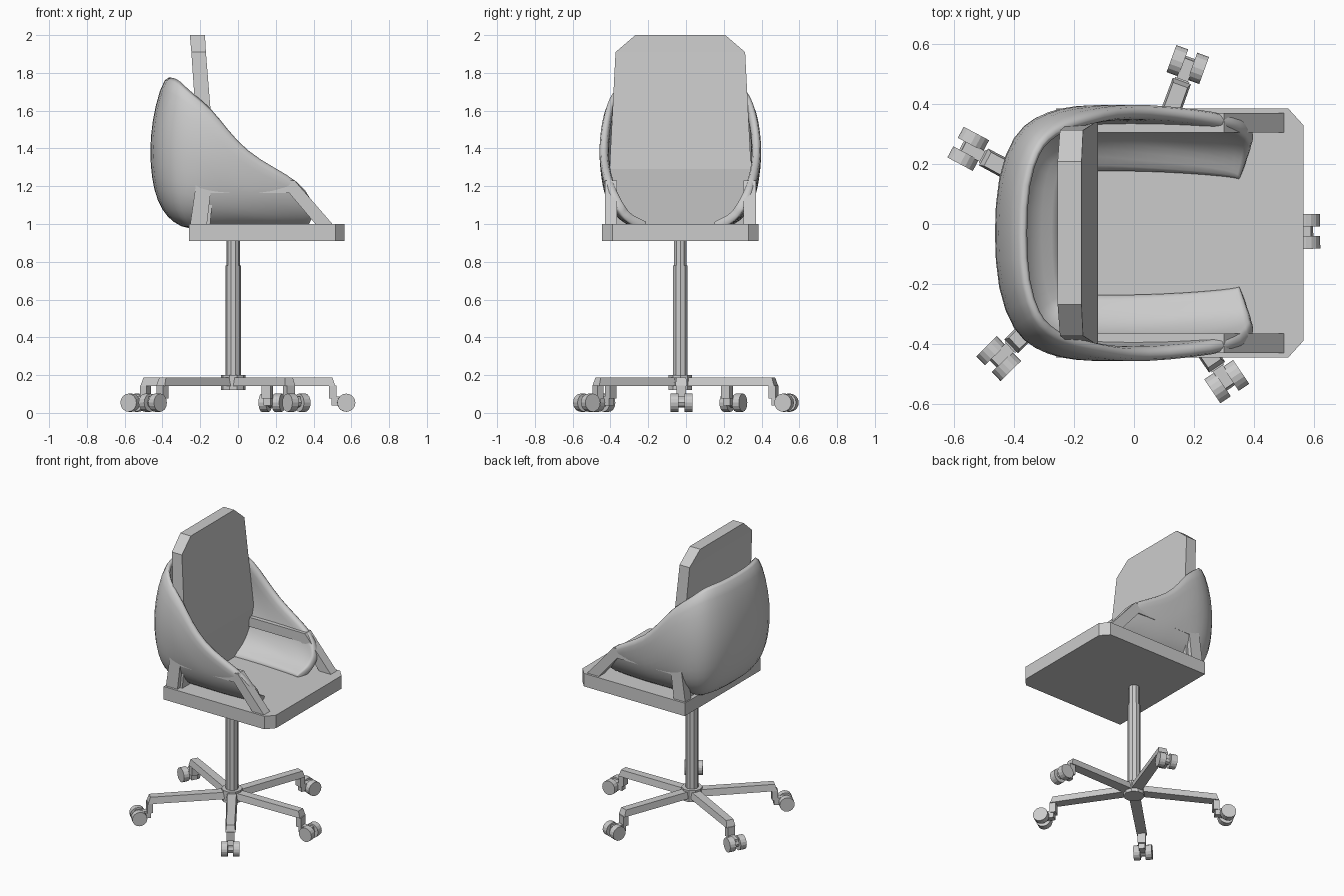
import bpy, math
from mathutils import Vector, Matrix

if "Cube" in bpy.data.objects:
    bpy.data.objects.remove(bpy.data.objects["Cube"])

CX, CY = -0.025, -0.03      # column axis; CY is also the chair's mirror plane


def mesh_obj(name, verts, faces):
    me = bpy.data.meshes.new(name)
    me.from_pydata([tuple(v) for v in verts], [], faces)
    me.update()
    ob = bpy.data.objects.new(name, me)
    bpy.context.collection.objects.link(ob)
    return ob


def loft(name, rings):
    """Closed rings of equal size, capped at both ends."""
    n = len(rings[0])
    verts = [v for r in rings for v in r]
    faces = [(k * n + i, k * n + (i + 1) % n, (k + 1) * n + (i + 1) % n, (k + 1) * n + i)
             for k in range(len(rings) - 1) for i in range(n)]
    last = (len(rings) - 1) * n
    faces += [tuple(reversed(range(n))), tuple(range(last, last + n))]
    return mesh_obj(name, verts, faces)


def circle(r, z, n):
    return [(CX + r * math.cos(2 * math.pi * i / n), CY + r * math.sin(2 * math.pi * i / n), z)
            for i in range(n)]


def lerp(table, z):
    for (a, va), (b, vb) in zip(table, table[1:]):
        if z <= b:
            return va + (vb - va) * max(0, z - a) / (b - a)
    return table[-1][1]


# Seat slab with clipped front corners
outline = [(-0.26, -0.415), (0.515, -0.415), (0.565, -0.36),
           (0.565, 0.36), (0.515, 0.415), (-0.26, 0.415)]
loft("seat", [[(x, y + CY, z) for x, y in outline] for z in (0.91, 1.0)])

# Backrest: (z, rear x, front x, half width)
rows = [(0.97, -0.235, -0.15, 0.37), (1.29, -0.205, -0.12, 0.375),
        (1.91, -0.247, -0.17, 0.343), (2.0, -0.255, -0.175, 0.238)]
loft("backrest", [[(b, CY - w, z), (f, CY - w, z), (f, CY + w, z), (b, CY + w, z)]
                  for z, b, f, w in rows])

# Armrest frames, one on each side
frame = [(-0.26, 0.95), (-0.17, 0.95), (-0.145, 1.165), (0.27, 1.165), (0.41, 1.0),
         (0.41, 0.97), (0.5, 0.97), (0.5, 1.0), (0.3, 1.23), (-0.22, 1.23)]
for side, (a, b) in (("right", (-0.40, -0.335)), ("left", (0.335, 0.40))):
    loft("armrest_" + side, [[(x, CY + y, z) for x, z in frame] for y in (b, a)])

# Wrap-around shell: half plan (x, half width, rim height), mirrored across CY
half = [(0.43, 0.40, 1.06), (0.40, 0.41, 1.13), (0.33, 0.42, 1.22), (0.19, 0.43, 1.30),
        (0.05, 0.435, 1.385), (-0.06, 0.435, 1.51), (-0.14, 0.433, 1.62),
        (-0.25, 0.425, 1.70), (-0.335, 0.395, 1.75), (-0.41, 0.335, 1.785),
        (-0.465, 0.19, 1.79), (-0.475, 0.0, 1.79)]
path = half + [(x, -y, h) for x, y, h in reversed(half[:-1])]
inset = [(0.965, 0.22), (1.01, 0.12), (1.07, 0.07), (1.15, 0.03), (1.36, 0.0),
         (1.55, 0.013), (1.70, 0.05), (1.79, 0.085)]
levels = [0, 0.05, 0.13, 0.25, 0.42, 0.6, 0.8, 1]
verts, n = [], len(levels)
for i, (x, y, h) in enumerate(path):
    p, q = path[max(i - 1, 0)], path[min(i + 1, len(path) - 1)]
    t = Vector((q[0] - p[0], q[1] - p[1])).normalized()
    for lv in levels:
        z = 0.965 + (h - 0.965) * lv
        d = lerp(inset, z)
        verts.append((x - t.y * d, CY + y + t.x * d, z))
faces = [(i * n + k, (i + 1) * n + k, (i + 1) * n + k + 1, i * n + k + 1)
         for i in range(len(path) - 1) for k in range(n - 1)]
shell = mesh_obj("shell", verts, faces)
shell.data.polygons.foreach_set("use_smooth", [True] * len(faces))
sol = shell.modifiers.new("thickness", 'SOLIDIFY')
sol.thickness, sol.offset = 0.05, -1
sub = shell.modifiers.new("round", 'SUBSURF')
sub.levels = sub.render_levels = 1

# Gas column and hub
loft("column_upper", [circle(0.035, z, 10) for z in (0.7, 0.91)])
loft("column_lower", [circle(0.041, z, 10) for z in (0.15, 0.78)])
loft("hub", [circle(0.066, z, 10) for z in (0.12, 0.2)])


def box(name, x0, x1, w0, w1, z0, z1, mat):
    """Box along local x, tapering in half width from w0 to w1."""
    ob = loft(name, [[(x, -w, z0), (x, w, z0), (x, w, z1), (x, -w, z1)]
                     for x, w in ((x0, w0), (x1, w1))])
    ob.matrix_world = mat
    return ob


# Five legs, each with a twin-wheel caster
for i, deg in enumerate((0.5, 70, 152, 224.5, 304)):
    m = Matrix.Translation((CX, CY, 0)) @ Matrix.Rotation(math.radians(deg), 4, 'Z')
    loft(f"leg_{i}", [[(x, -w, 0.142), (x, w, 0.142), (xt, 0.8 * w, 0.187), (xt, -0.8 * w, 0.187)]
                      for x, xt, w in ((0.03, 0.03, 0.036), (0.54, 0.525, 0.032))]).matrix_world = m
    box(f"caster_stem_{i}", 0.507, 0.545, 0.025, 0.025, 0.075, 0.145, m)
    box(f"caster_arm_{i}", 0.52, 0.615, 0.02, 0.02, 0.04, 0.088, m)
    for s in (-1, 1):
        rings = [[(0.598 + 0.048 * math.cos(a * math.pi / 8), s * 0.037 + d,
                   0.054 + 0.048 * math.sin(a * math.pi / 8)) for a in range(16)]
                 for d in (0.021, -0.021)]
        loft(f"caster_wheel_{i}_{'a' if s < 0 else 'b'}", rings).matrix_world = m
    # Shared axle between the wheels
    loft(f"caster_axle_{i}", [[(0.598 + 0.025 * math.cos(a * math.pi / 4), d,
                                0.054 + 0.025 * math.sin(a * math.pi / 4)) for a in range(8)]
                              for d in (0.03, -0.03)]).matrix_world = m
